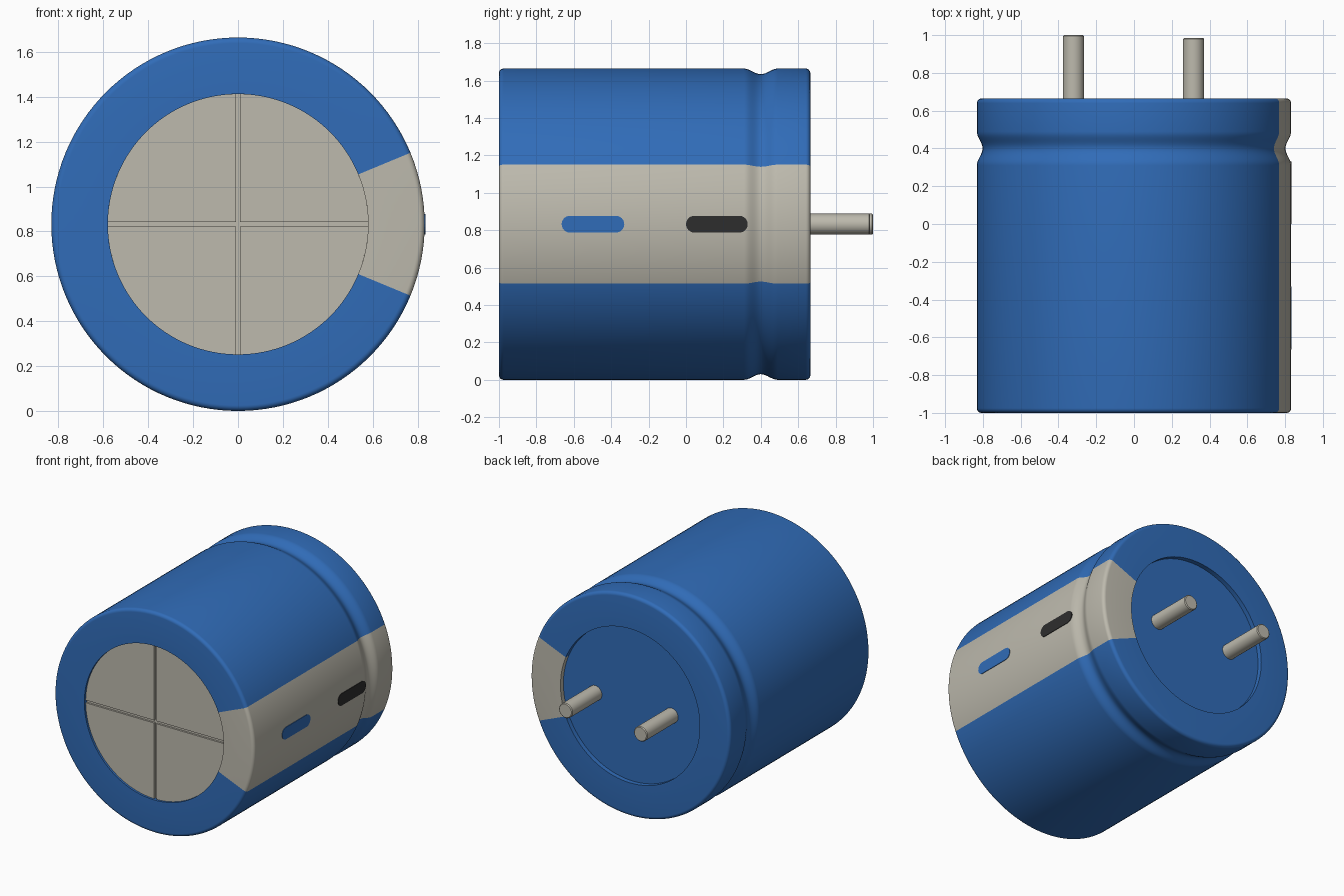
import bpy, bmesh, math
from math import sin, cos, pi, radians
from mathutils import Vector

if "Cube" in bpy.data.objects:
    bpy.data.objects.remove(bpy.data.objects["Cube"])

R = 0.832          # can radius, also the height of the axis
CAP_R = 0.58       # radius of the end openings
BACK = 0.665       # back rim of the can
SEGS = 128
STRIPE = radians(22.5)


def material(name, rgb):
    m = bpy.data.materials.new(name)
    m.use_nodes = True
    m.diffuse_color = (*rgb, 1)
    m.node_tree.nodes["Principled BSDF"].inputs["Base Color"].default_value = (*rgb, 1)
    return m


blue = material("sleeve blue", (0.03, 0.15, 0.48))
grey = material("warm grey", (0.51, 0.49, 0.42))
dark = material("charcoal", (0.027, 0.027, 0.027))


def finish(name, bm, mats, smooth=True):
    bmesh.ops.recalc_face_normals(bm, faces=bm.faces)
    mesh = bpy.data.meshes.new(name)
    bm.to_mesh(mesh)
    bm.free()
    for m in mats:
        mesh.materials.append(m)
    ob = bpy.data.objects.new(name, mesh)
    bpy.context.collection.objects.link(ob)
    if smooth:
        bpy.ops.object.select_all(action='DESELECT')
        ob.select_set(True)
        bpy.context.view_layer.objects.active = ob
        bpy.ops.object.shade_smooth_by_angle(angle=radians(35))
    return ob


def lathe(profile, x=0.0, segs=SEGS):
    """Spin (radius, y) points around an axis parallel to y."""
    bm = bmesh.new()
    verts = [bm.verts.new((x + r, y, R)) for r, y in profile]
    edges = [bm.edges.new(pair) for pair in zip(verts, verts[1:])]
    bmesh.ops.spin(bm, geom=verts + edges, cent=(x, 0, R), axis=(0, 1, 0),
                   angle=2 * pi, steps=segs)
    bmesh.ops.remove_doubles(bm, verts=bm.verts, dist=1e-5)
    return bm


def prism(outline, offset):
    bm = bmesh.new()
    face = bm.faces.new([bm.verts.new(p) for p in outline])
    ext = bmesh.ops.extrude_face_region(bm, geom=[face])["geom"]
    bmesh.ops.translate(bm, vec=Vector(offset),
                        verts=[v for v in ext if isinstance(v, bmesh.types.BMVert)])
    return bm


# Can: recessed ends, rounded rims, crimp groove near the back
FLOOR, BACK_FLOOR, RIM = -0.97, BACK - 0.035, 0.025
profile = [(0, FLOOR), (CAP_R, FLOOR), (CAP_R, -1)]
profile += [(R - RIM + RIM * sin(a), -1 + RIM - RIM * cos(a))
            for a in (i * pi / 12 for i in range(7))]
profile += [(R - 0.015 * (1 - cos(2 * pi * t)), 0.31 + 0.18 * t)
            for t in (i / 16 for i in range(17))]
profile += [(R - RIM + RIM * cos(a), BACK - RIM + RIM * sin(a))
            for a in (i * pi / 12 for i in range(7))]
profile += [(CAP_R, BACK), (CAP_R, BACK_FLOOR), (0, BACK_FLOOR)]
bm = lathe(profile)
for f in bm.faces:
    c = f.calc_center_median()
    inside = math.hypot(c.x, c.z - R) < CAP_R - 0.01
    in_stripe = abs(math.atan2(c.z - R, c.x)) < STRIPE
    f.material_index = int(c.y < 0 if inside else in_stripe)
finish("can", bm, [blue, grey])

# Front vent: four quarter plates separated by a cross of grooves
GAP = 0.01
a0 = math.asin(GAP / CAP_R)
for q, name in enumerate(("upper_left", "upper_right", "lower_right", "lower_left")):
    pts = [(GAP, GAP)]
    for i in range(33):
        a = a0 + (pi / 2 - 2 * a0) * i / 32
        pts.append((CAP_R * cos(a), CAP_R * sin(a)))
    c, s = cos(q * pi / 2), sin(q * pi / 2)
    outline = [(u * c - v * s, FLOOR, R + u * s + v * c) for u, v in pts]
    finish("vent_plate_" + name, prism(outline, (0, -0.014, 0)), [grey], smooth=False)

# Polarity marks on the stripe
H = 0.045
for name, y0, y1, mat in (("front_mark", -0.665, -0.33, blue),
                          ("back_mark", 0.0, 0.33, dark)):
    outline = []
    for cy, start in ((y1 - H, -pi / 2), (y0 + H, pi / 2)):
        for i in range(13):
            a = start + pi * i / 12
            outline.append((R - 0.004, cy + H * cos(a), R + H * sin(a)))
    finish(name, prism(outline, (0.007, 0, 0)), [mat], smooth=False)

# Terminal pins
PIN = 0.056
for name, x, end in (("left_pin", 0.315, 0.985), ("right_pin", -0.32, 1.0)):
    bm = lathe([(0, BACK_FLOOR - 0.02), (PIN, BACK_FLOOR - 0.02), (PIN, end - 0.006),
                (PIN - 0.006, end), (0, end)], x, 32)
    finish(name, bm, [grey])
